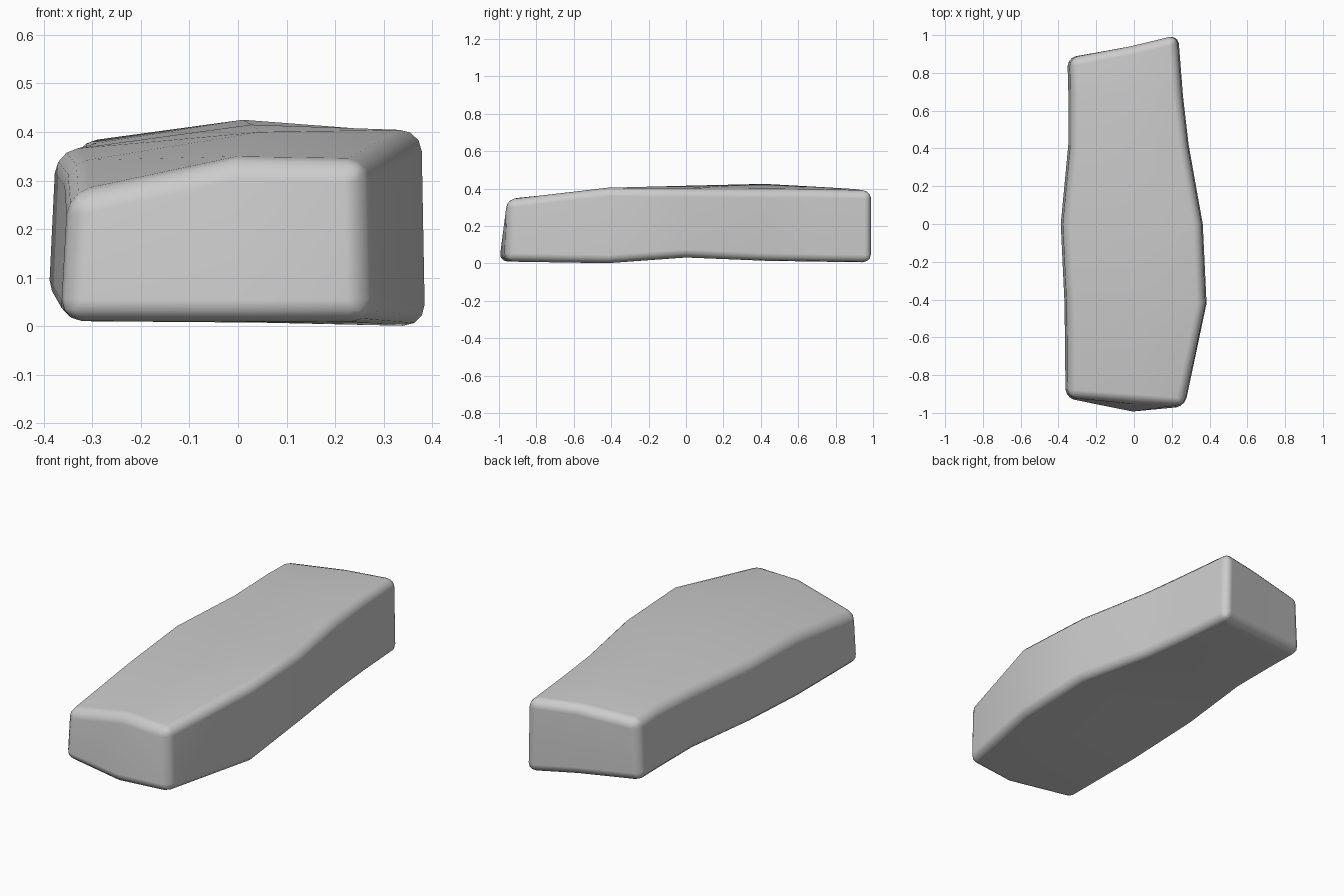
import bpy
import bmesh

cube = bpy.data.objects.get("Cube")
if cube:
    bpy.data.objects.remove(cube, do_unlink=True)

stone = bpy.data.materials.new("stone_grey")
stone.use_nodes = True
colour = (0.6, 0.6, 0.6, 1)
stone.diffuse_color = colour
bsdf = stone.node_tree.nodes["Principled BSDF"]
bsdf.inputs["Base Color"].default_value = colour
bsdf.inputs["Roughness"].default_value = 0.8

# Sections from front to back:
# y at -x side, y at +x side, x min, x max,
# bottom z at each side, then top z at -x side, middle and +x side
SECTIONS = [
    (-.92, -.965, -.365, .27, .01, .01, .27, .345, .34),
    (-.42, -.42, -.37, .385, .015, 0, .335, .40, .405),
    (0, 0, -.39, .365, .05, .03, .36, .415, .40),
    (.42, .42, -.35, .29, .06, .01, .37, .425, .395),
    (.7, .68, -.35, .26, .06, .005, .38, .41, .395),
    (.88, 1, -.355, .235, .06, 0, .375, .395, .39),
]
LEAN = .015

bm = bmesh.new()
rings = []
for yl, yr, xl, xr, bl, br, tl, tm, tr in SECTIONS:
    xm, ym = (xl + xr) / 2 + .04, (yl + yr) / 2
    points = [(xl, yl, bl), (xm, ym, (bl + br) / 2), (xr, yr, br),
              (xr - LEAN / 2, yr, tr), (xm, ym, tm), (xl + LEAN, yl, tl)]
    rings.append([bm.verts.new(p) for p in points])

# Blunt nose at the front, pushed out low down
rings[0][1].co.y = -1
rings[0][4].co.y = -.945

# Long sides, top and underside
for a, b in zip(rings, rings[1:]):
    for i in range(len(a)):
        j = (i + 1) % len(a)
        bm.faces.new((a[i], a[j], b[j], b[i]))

# Both ends, folded along the middle
for ring in (rings[0], rings[-1]):
    for ids in ((0, 1, 4, 5), (1, 2, 3, 4)):
        bm.faces.new([ring[i] for i in ids])
bmesh.ops.recalc_face_normals(bm, faces=bm.faces)

mesh = bpy.data.meshes.new("stone_block")
bm.to_mesh(mesh)
bm.free()
mesh.materials.append(stone)
block = bpy.data.objects.new("stone_block", mesh)
bpy.context.collection.objects.link(block)

# Worn, rounded edges
bevel = block.modifiers.new("worn_edges", 'BEVEL')
bevel.width = .045
bevel.segments = 3
bevel.limit_method = 'ANGLE'
bevel.angle_limit = .8
normals = block.modifiers.new("soft_shading", 'WEIGHTED_NORMAL')
normals.keep_sharp = True
for face in mesh.polygons:
    face.use_smooth = True
